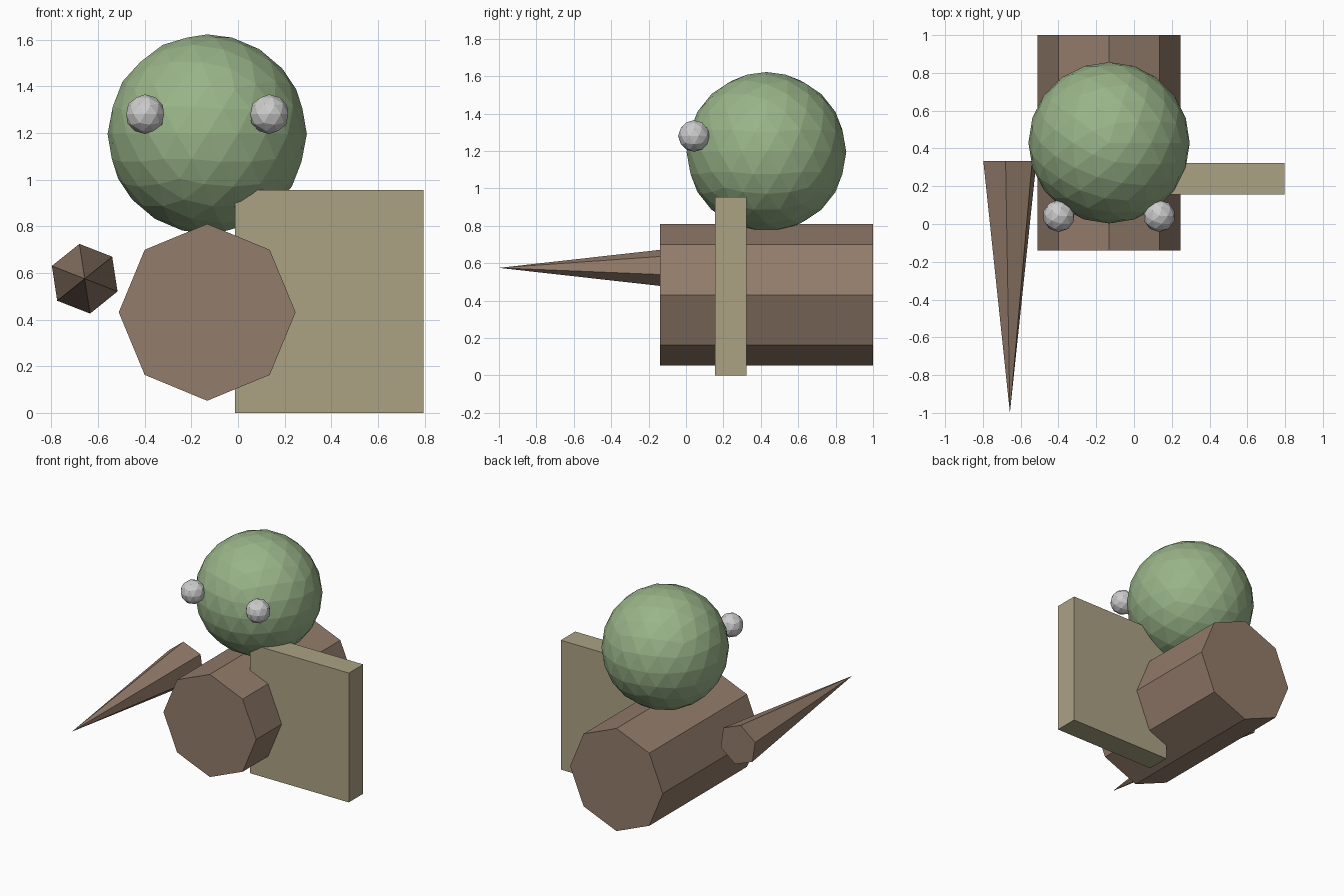
import bpy
from math import radians

if "Cube" in bpy.data.objects:
    bpy.data.objects.remove(bpy.data.objects["Cube"])


def material(name, rgb):
    mat = bpy.data.materials.new(name)
    mat.diffuse_color = (*rgb, 1)
    mat.use_nodes = True
    mat.node_tree.nodes["Principled BSDF"].inputs["Base Color"].default_value = mat.diffuse_color
    return mat


GREEN = material("green", (0.32, 0.46, 0.25))
BROWN = material("brown", (0.29, 0.20, 0.145))
TAN = material("tan", (0.41, 0.36, 0.23))


def finish(name, mat=None):
    obj = bpy.context.object
    obj.name = obj.data.name = name
    if mat:
        obj.data.materials.append(mat)
    return obj


def ball(name, center, radius, subdivisions, mat=None):
    bpy.ops.mesh.primitive_ico_sphere_add(
        subdivisions=subdivisions, radius=radius, location=center)
    return finish(name, mat)


def prism(name, sides, r_back, r_front, x, z, y_front, y_back, turn, mat):
    """Faceted cylinder or cone lying along y, front end towards -y."""
    bpy.ops.mesh.primitive_cone_add(
        vertices=sides, radius1=r_back, radius2=r_front, depth=y_back - y_front,
        location=(x, (y_front + y_back) / 2, z),
        rotation=(radians(90), radians(-turn), 0))
    return finish(name, mat)


HEAD_X = -0.132

# Octagonal body
prism("body", 8, 0.379, 0.379, HEAD_X, 0.431, -0.14, 1.0, 0, BROWN)

# Head and eyes
ball("head", (HEAD_X, 0.43, 1.195), 0.427, 3, GREEN)
for label, side in (("left", 1), ("right", -1)):
    ball("eye_" + label, (HEAD_X + side * 0.266, 0.043, 1.28), 0.085, 2)

# Spear: six-sided cone pointing forwards
prism("spear", 6, 0.151, 0, -0.657, 0.575, -1.0, 0.333, 8.7, BROWN)

# Shield slab
bpy.ops.mesh.primitive_cube_add(size=1, location=(0.392, 0.24, 0.4775))
shield = finish("shield", TAN)
shield.scale = (0.808, 0.168, 0.955)
